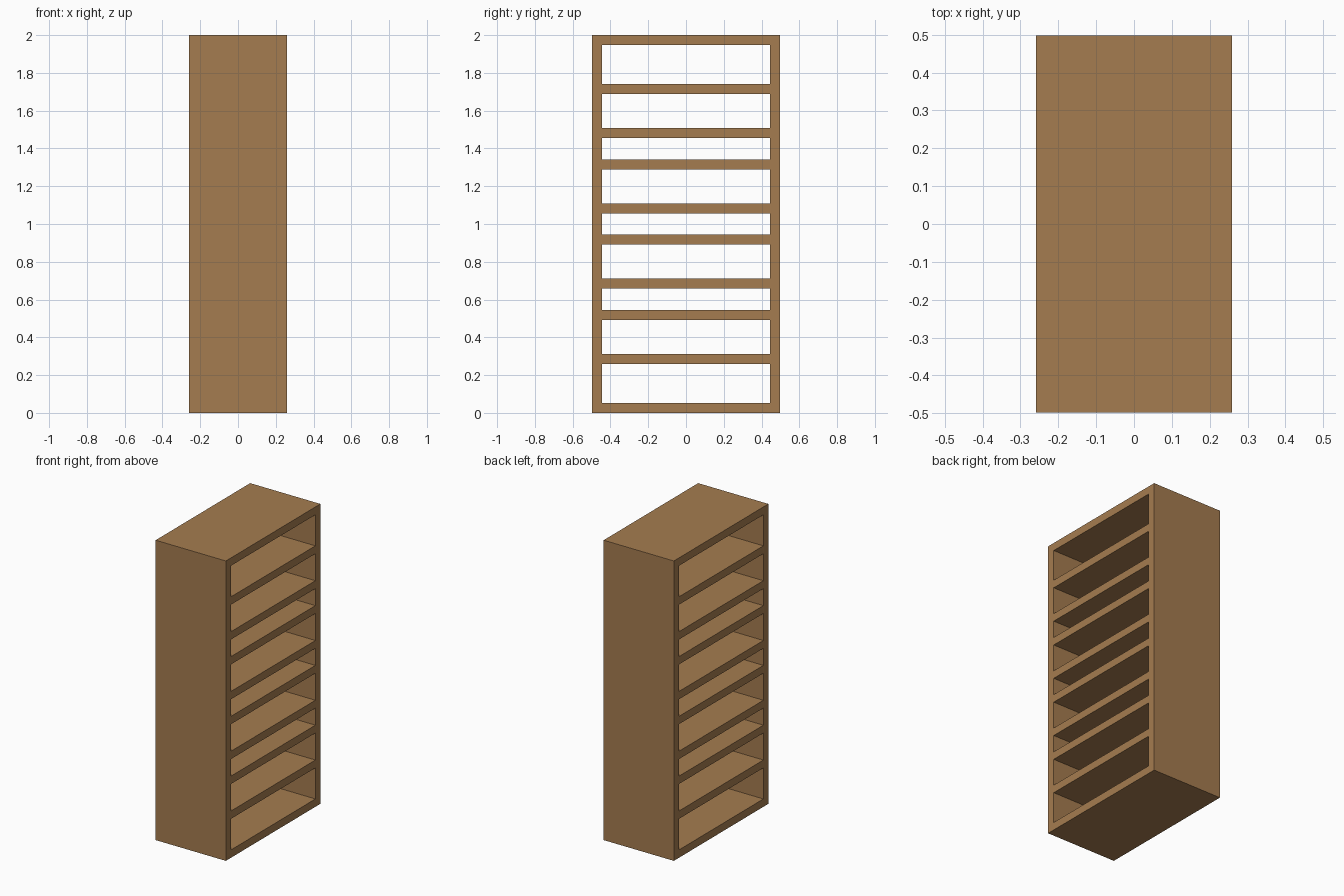
import bpy, bmesh

if "Cube" in bpy.data.objects:
    bpy.data.objects.remove(bpy.data.objects["Cube"])

HALF_X, HALF_Y, HEIGHT = 0.259, 0.498, 2.0
BOARD = 0.0525                       # thickness of walls and shelves
WIDE, MID, SLIM = 0.207, 0.18, 0.1136  # compartment heights
GAPS = [WIDE, MID, SLIM, MID, SLIM, MID, SLIM, MID, WIDE]

wood = bpy.data.materials.new("warm_wood")
wood.diffuse_color = (0.376, 0.202, 0.08, 1)
wood.use_nodes = True
wood.node_tree.nodes["Principled BSDF"].inputs["Base Color"].default_value = wood.diffuse_color

# Grid lines of the end profile: side walls in y, shelves and gaps in z
ys = [-HALF_Y, -HALF_Y + BOARD, HALF_Y - BOARD, HALF_Y]
zs = [0.0, BOARD]
for gap in GAPS:
    zs += [zs[-1] + gap, zs[-1] + gap + BOARD]
zs = [z * HEIGHT / zs[-1] for z in zs]

# Fill every profile cell that is wood, leaving the compartments open
bm = bmesh.new()
grid = [[bm.verts.new((-HALF_X, y, z)) for y in ys] for z in zs]
for r in range(len(zs) - 1):
    for c in range(3):
        if c != 1 or r % 2 == 0:
            bm.faces.new((grid[r][c], grid[r][c + 1],
                          grid[r + 1][c + 1], grid[r + 1][c]))

# Extrude the profile through the full depth
res = bmesh.ops.extrude_face_region(bm, geom=bm.faces[:], use_keep_orig=True)
bmesh.ops.translate(bm, vec=(2 * HALF_X, 0, 0),
                    verts=[v for v in res["geom"] if isinstance(v, bmesh.types.BMVert)])
bmesh.ops.recalc_face_normals(bm, faces=bm.faces[:])

mesh = bpy.data.meshes.new("shelf_unit")
bm.to_mesh(mesh)
bm.free()
mesh.materials.append(wood)
shelf_unit = bpy.data.objects.new("shelf_unit", mesh)
bpy.context.collection.objects.link(shelf_unit)
